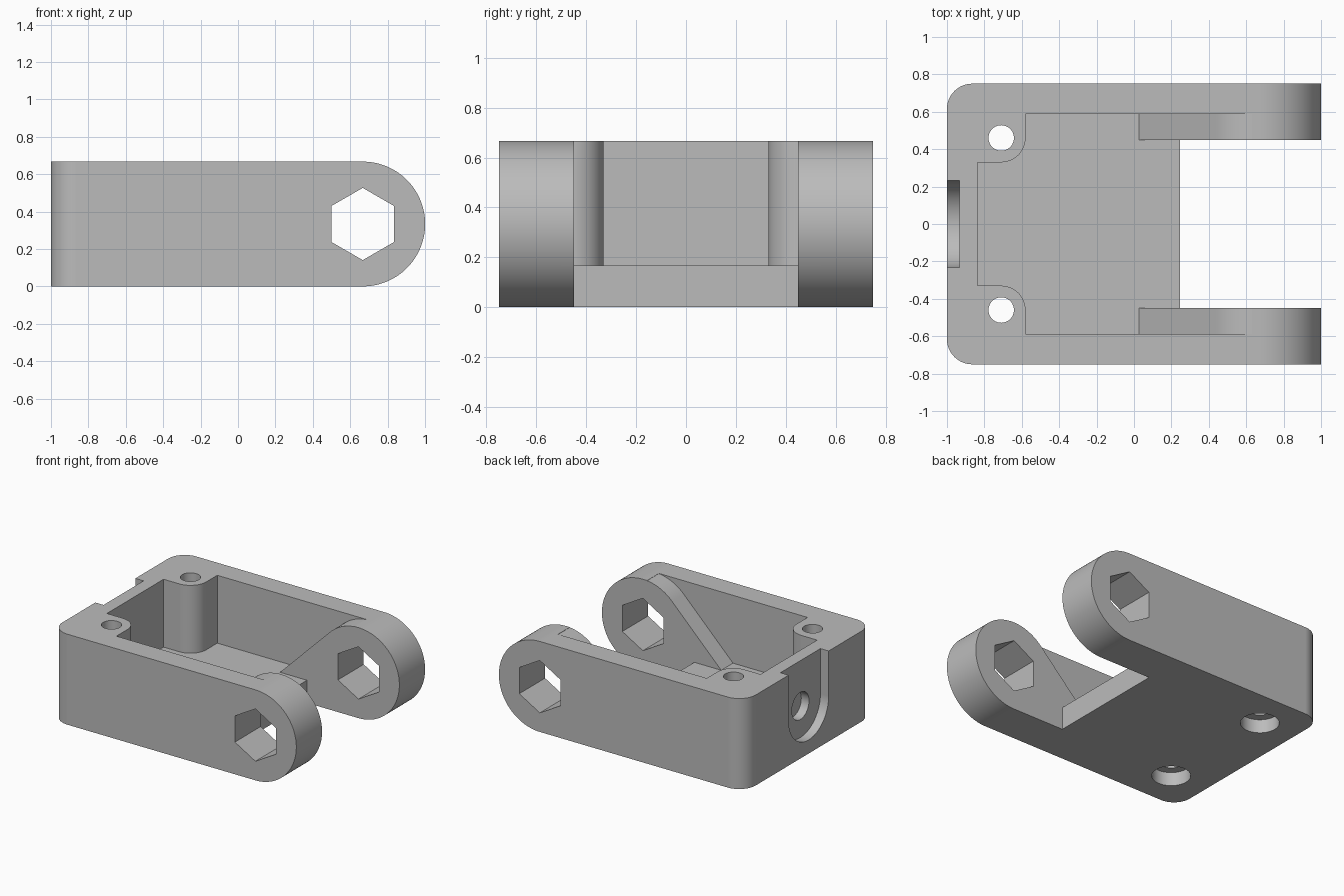
import bpy, bmesh
from math import cos, sin, radians
from mathutils import Vector

cube = bpy.data.objects.get("Cube")
if cube:
    bpy.data.objects.remove(cube, do_unlink=True)

LENGTH, HALF_W, HEIGHT = 1.0, 0.75, 0.667
FLOOR, WALL_Y, ARM_Y = 0.167, 0.587, 0.45
HUB_X, HUB_R = 0.667, HEIGHT / 2
BOSS_X, BOSS_Y, BOSS_R = -0.71, 0.46, 0.13
SLOT_R = 0.233

grey = bpy.data.materials.new("plain grey")
grey.use_nodes = True
colour = (0.5, 0.5, 0.5, 1)
grey.diffuse_color = colour
grey.node_tree.nodes["Principled BSDF"].inputs["Base Color"].default_value = colour


def arc(cx, cy, r, start, end, steps=32):
    angles = [radians(start + (end - start) * i / steps) for i in range(steps + 1)]
    return [(cx + r * cos(a), cy + r * sin(a)) for a in angles]


def prism(name, profile, axis, low, high):
    """Extrude a 2D profile along an axis; the profile uses the other two axes in order."""
    def place(p, d):
        return {"x": (d, p[0], p[1]), "y": (p[0], d, p[1]), "z": (p[0], p[1], d)}[axis]
    bm = bmesh.new()
    face = bm.faces.new([bm.verts.new(place(p, low)) for p in profile])
    new = bmesh.ops.extrude_face_region(bm, geom=[face])["geom"]
    shift = Vector(place((0, 0), high - low))
    bmesh.ops.translate(bm, vec=shift, verts=[v for v in new if isinstance(v, bmesh.types.BMVert)])
    bmesh.ops.recalc_face_normals(bm, faces=bm.faces)
    mesh = bpy.data.meshes.new(name)
    bm.to_mesh(mesh)
    bm.free()
    mesh.materials.append(grey)
    obj = bpy.data.objects.new(name, mesh)
    bpy.context.collection.objects.link(obj)
    return obj


def box(name, x0, x1, half_y, z0, z1):
    return prism(name, [(x0, -half_y), (x1, -half_y), (x1, half_y), (x0, half_y)], "z", z0, z1)


def circle(cx, cy, r, sides=48, turn=0):
    return arc(cx, cy, r, turn, turn + 360, sides)[:-1]


# Bracket block: straight sides, full-round hub ends
side = [(-LENGTH, HEIGHT), (-LENGTH, 0)] + arc(HUB_X, HUB_R, HUB_R, -90, 90, 64)
body = prism("hinge_bracket", side, "y", -HALF_W, HALF_W)


def combine(cutter, operation="DIFFERENCE"):
    cutter.hide_render = True
    mod = body.modifiers.new("cut", "BOOLEAN")
    mod.operation, mod.solver, mod.object = operation, "EXACT", cutter
    bpy.context.view_layer.objects.active = body
    bpy.ops.object.modifier_apply(modifier=mod.name)
    bpy.data.objects.remove(cutter, do_unlink=True)


# Rounded rear corners
r = 0.135
plan = (arc(r - LENGTH, HALF_W - r, r, 90, 180) + arc(r - LENGTH, r - HALF_W, r, 180, 270)
        + [(1.2, -HALF_W), (1.2, HALF_W)])
combine(prism("corner_shape", plan, "z", -0.2, 1), "INTERSECT")

# Pocket leaving the two screw bosses
half = ([(-0.838, BOSS_Y - BOSS_R)] + arc(BOSS_X, BOSS_Y, BOSS_R, -90, 0)
        + [(BOSS_X + BOSS_R, WALL_Y), (-0.2, WALL_Y)])
pocket = half + [(x, -y) for x, y in reversed(half)]
combine(prism("pocket_cutter", pocket, "z", FLOOR, 1))

# Pocket continued up to the sloping hub webs
web = ([(-0.3, 1), (-0.3, FLOOR), (0.028, FLOOR)]
       + arc(HUB_X, HUB_R, HUB_R, 135, 96) + [(HUB_X - 0.035, 1)])
combine(prism("web_cutter", web, "y", -WALL_Y, WALL_Y))

# Space between the arms, above and beyond the floor
combine(box("arm_gap_cutter", -0.3, 1.2, ARM_Y, FLOOR, 1))
combine(box("floor_end_cutter", 0.247, 1.2, ARM_Y, -0.2, 1))

# Hexagonal hub holes
combine(prism("hex_cutter", circle(HUB_X, HUB_R, 0.193, 6, 30), "y", -1, 1))

# Counterbored screw holes
for s in (-1, 1):
    combine(prism("screw_cutter", circle(BOSS_X, s * BOSS_Y, 0.068), "z", -0.2, 1))
    combine(prism("counterbore_cutter", circle(BOSS_X, s * BOSS_Y, 0.13), "z", -0.2, 0.1))

# Rear slot with round bottom, and its blind hole
slot = arc(0, HUB_R, SLOT_R, 180, 360, 48) + [(SLOT_R, 1), (-SLOT_R, 1)]
combine(prism("slot_cutter", slot, "x", -1.2, -0.933))
combine(prism("blind_hole_cutter", circle(0, HUB_R, 0.1), "x", -1.2, -0.87))

# Smooth rounds, crisp edges
bpy.ops.object.select_all(action="DESELECT")
body.select_set(True)
bpy.context.view_layer.objects.active = body
bpy.ops.object.shade_smooth_by_angle(angle=radians(25))
weighted = body.modifiers.new("flat_faces", "WEIGHTED_NORMAL")
weighted.keep_sharp = True
